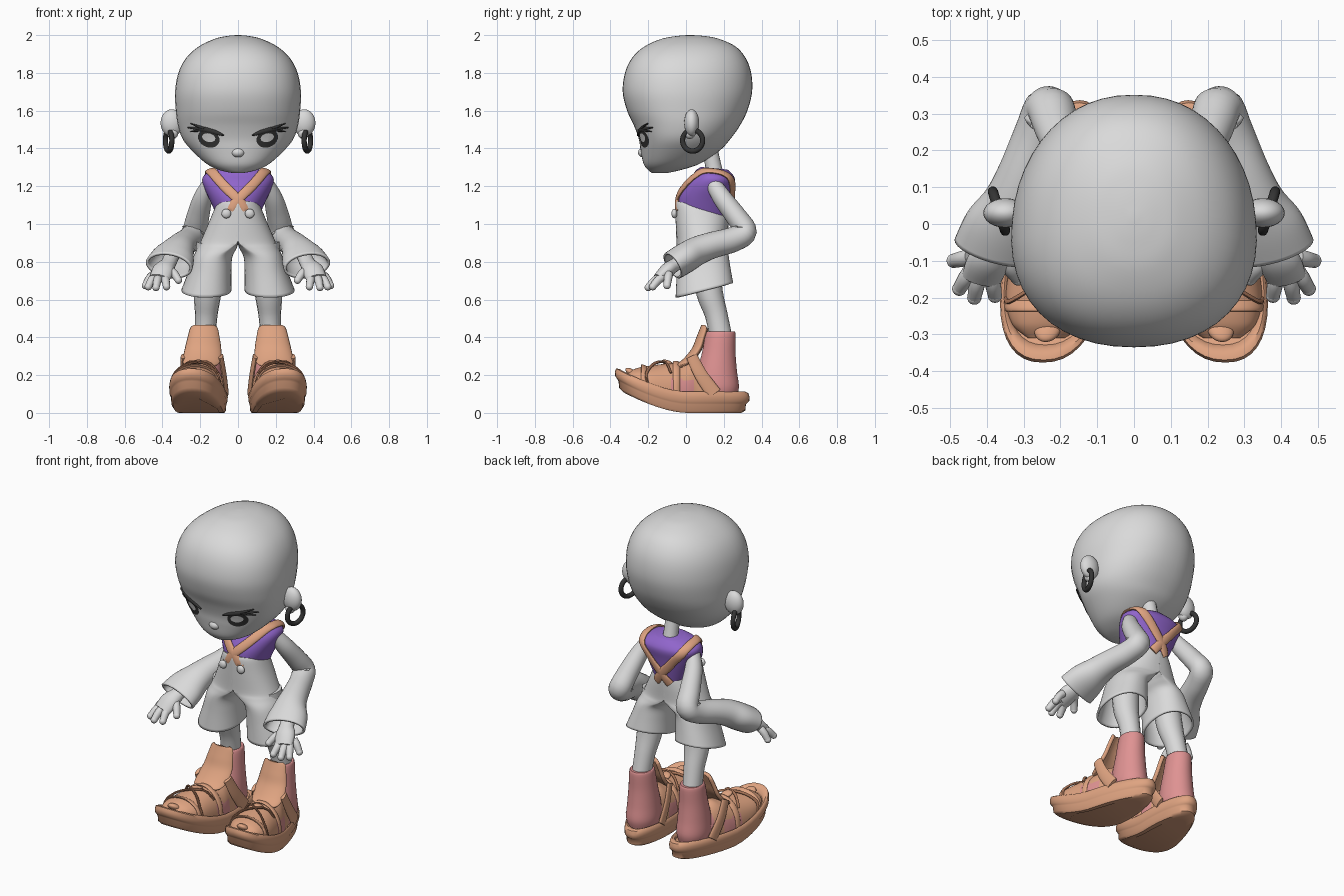
import bpy, bmesh, math
from math import sin, cos, pi
from mathutils import Vector, Matrix
from mathutils.bvhtree import BVHTree

if "Cube" in bpy.data.objects:
    bpy.data.objects.remove(bpy.data.objects["Cube"])


def material(name, rgb):
    m = bpy.data.materials.new(name)
    m.use_nodes = True
    m.diffuse_color = (*rgb, 1)
    m.node_tree.nodes["Principled BSDF"].inputs["Base Color"].default_value = (*rgb, 1)
    return m


GREY = material("light grey", (.7, .7, .7))
PURPLE = material("purple", (.28, .13, .6))
TAN = material("tan", (.74, .37, .22))
BROWN = material("brown lace", (.4, .18, .1))
PINK = material("pink", (.74, .29, .29))
BLACK = material("charcoal", (.035, .035, .035))
made = []


def emit(name, bm, mats, pair=False, thick=0, fit=None, rule=None):
    """Turn a bmesh into one object, or a left and right pair."""
    mats = mats if isinstance(mats, list) else [mats]
    bmesh.ops.remove_doubles(bm, verts=bm.verts, dist=1e-5)
    bmesh.ops.recalc_face_normals(bm, faces=bm.faces)
    for f in bm.faces:
        f.material_index = rule(f.calc_center_median()) if rule else 0
    for v in bm.verts:
        v.co = fit(v.co) if fit else v.co
    for prefix in (["left_", "right_"] if pair else [""]):
        if prefix == "right_":
            bm.transform(Matrix.Diagonal((-1, 1, 1, 1)))
            bmesh.ops.reverse_faces(bm, faces=bm.faces)
        me = bpy.data.meshes.new(prefix + name)
        bm.to_mesh(me)
        for m in mats:
            me.materials.append(m)
        ob = bpy.data.objects.new(prefix + name, me)
        bpy.context.collection.objects.link(ob)
        if thick:
            mod = ob.modifiers.new("thickness", "SOLIDIFY")
            mod.thickness, mod.offset = thick, -1
        made.append(ob)
    return BVHTree.FromBMesh(bm)


def smooth(rows, k=5):
    """Catmull-Rom interpolation of equally long rows."""
    p = [rows[0], *rows, rows[-1]]
    out = []
    for a, b, c, d in zip(p, p[1:], p[2:], p[3:]):
        for t in (i / k for i in range(k)):
            out.append([.5 * (2 * y + (z - x) * t + (2 * x - 5 * y + 4 * z - w) * t * t
                              + (3 * y - x - 3 * z + w) * t ** 3) for x, y, z, w in zip(a, b, c, d)])
    return out + [list(rows[-1])]


def power(v, p):
    return math.copysign(abs(v) ** (2 / p), v)


def ring(c, u, v, n=32, p=2):
    return [c + u * power(cos(2 * pi * i / n), p) + v * power(sin(2 * pi * i / n), p) for i in range(n)]


def loft(name, rings, mats, closed=True, caps=(True, True), **kw):
    bm = bmesh.new()
    vs = [[bm.verts.new(p) for p in r] for r in rings]
    n = len(vs[0])
    for a, b in zip(vs, vs[1:]):
        for i in range(n if closed else n - 1):
            j = (i + 1) % n
            bm.faces.new((a[i], a[j], b[j], b[i]))
    if closed:
        for cap, r in zip(caps, (vs[0], vs[-1])):
            if cap:
                bm.faces.new(r)
    return emit(name, bm, mats, **kw)


def sweep(name, rows, mats, ref=(1, 0, 0), surface=None, n=16, **kw):
    """Tube through rows of x, y, z and two radii; may cling to a surface."""
    rows = smooth(rows)
    pts = [Vector(r[:3]) for r in rows]
    norms = [None] * len(pts)
    if surface:
        hits = [surface.find_nearest(p) for p in pts]
        pts, norms = [h[0] + h[1] * .006 for h in hits], [h[1] for h in hits]
    rings = []
    for i, r in enumerate(rows):
        t = (pts[min(i + 1, len(pts) - 1)] - pts[max(i - 1, 0)]).normalized()
        u = t.cross(norms[i]) if surface else Vector(ref) - t * t.dot(Vector(ref))
        u.normalize()
        rings.append(ring(pts[i], u * r[3], u.cross(t) * r[4], n))
    return loft(name, rings, mats, **kw)


def band(name, rows, mats, p=2, **kw):
    """Stack of rings: height, x min, x max, y front, y back, slope."""
    rings = []
    for z, x0, x1, y0, y1, tilt in smooth(rows):
        r = ring(Vector(((x0 + x1) / 2, (y0 + y1) / 2, z)), Vector(((x1 - x0) / 2, 0, 0)),
                 Vector((0, (y1 - y0) / 2, 0)), 48, p)
        rings.append([q + Vector((0, 0, tilt * (q.y - .1))) for q in r])
    return loft(name, rings, mats, **kw)


def ball(name, at, size, mats, **kw):
    bm = bmesh.new()
    bmesh.ops.create_uvsphere(bm, u_segments=24, v_segments=14, radius=1,
                              matrix=Matrix.Translation(at) @ Matrix.Diagonal((*size, 1)))
    emit(name, bm, mats, **kw)


# Head, nose, ears, neck
head_rows = [(1.27, .03, -.18, -.10), (1.285, .095, -.2, -.03), (1.32, .165, -.225, .075), (1.39, .243, -.24, .18),
             (1.45, .292, -.25, .235), (1.52, .317, -.275, .285), (1.6, .328, -.312, .325), (1.7, .332, -.335, .35),
             (1.8, .315, -.323, .345), (1.88, .274, -.285, .315), (1.94, .208, -.22, .262),
             (1.98, .125, -.13, .175), (1.995, .06, -.05, .1), (2.0, .01, .01, .03)]
head = band("head", [(z, -w, w, a, b, 0) for z, w, a, b in head_rows], GREY, p=2.2,
            fit=lambda q: Vector((q.x * (1 - .25 * q.y), q.y, q.z)))
ball("nose", (0, -.224, 1.378), (.035, .03, .026), GREY)
ball("ear", (.35, .03, 1.535), (.06, .04, .072), GREY, pair=True)
ball("earlobe", (.345, .02, 1.48), (.028, .028, .03), GREY, pair=True)
sweep("neck", [(0, .16, 1.22, .05, .05), (0, .14, 1.33, .042, .042), (0, .1, 1.5, .045, .045)], GREY)

# Hoop earrings
side, up = Vector((.3, .95, 0)), Vector((0, 0, 1))
hoop = []
for i in range(33):
    out = side * cos(i * pi / 16) + up * sin(i * pi / 16)
    hoop.append(ring(Vector((.367, .035, 1.442)) + out * .056, out * .014, side.cross(up) * .014, 12))
loft("earring", hoop, BLACK, caps=(False, False), pair=True)


# Eyes and lashes laid on the face
def face_point(x, z, lift):
    hit = head.ray_cast(Vector((x, -1, z)), Vector((0, 1, 0)))[0]
    return hit + Vector((0, -lift, 0))


def eye_plate(name, x, z, rx, rz, mat, lift):
    rings = [[face_point(x + rx * k * cos(a), z + rz * k * sin(a) + .15 * rx * k * cos(a), lift)
              for a in (i * pi / 14 for i in range(28))] for k in (1, .6, .2)]
    loft(name, rings, mat, caps=(False, True), pair=True)


def lash(name, rows):
    sweep(name, [(*face_point(x, z, .004), r, .006) for x, z, r in rows], BLACK, ref=up, n=8, pair=True)


eye_plate("eye", .155, 1.453, .057, .048, BLACK, .004)
eye_plate("eye_white", .155, 1.457, .035, .023, GREY, .007)
lash("upper_lid", [(.075, 1.468, .004), (.12, 1.486, .011), (.19, 1.504, .012), (.265, 1.51, .003)])
lash("long_lash", [(.18, 1.506, .008), (.22, 1.52, .006), (.25, 1.532, .002)])
lash("low_lash", [(.18, 1.498, .008), (.22, 1.494, .006), (.25, 1.488, .002)])

# Top and crossed straps
top = band("top", [(z, -w, w, a, b, t) for z, w, a, b, t in [
    (1.04, .11, -.045, .22, -.25), (1.12, .145, -.035, .235, -.25), (1.2, .18, .0, .25, -.2),
    (1.25, .188, .035, .26, -.15), (1.28, .155, .055, .25, -.15), (1.3, .08, .08, .22, -.1)]], PURPLE, p=2.2)
strap = [(-.055, -.06, 1.07), (0, -.05, 1.13), (.08, -.01, 1.21), (.14, .07, 1.28), (.155, .15, 1.29),
         (.135, .23, 1.24), (.07, .27, 1.15), (0, .26, 1.08), (-.05, .23, 1.02)]
sweep("strap", [(*p, .026, .011) for p in strap], TAN, surface=top, pair=True)

# Flared shorts: each half blends from a round leg opening to half a waist
half_rows = [(.65, .035, .3, -.055, .25, .25, 0), (.75, .035, .262, -.05, .235, .15, 0),
             (.83, .032, .235, -.05, .225, .06, .1), (.875, .015, .213, -.05, .222, .02, .6),
             (.91, 0, .197, -.05, .22, 0, 1), (1.0, 0, .157, -.055, .224, -.12, 1),
             (1.06, 0, .13, -.058, .225, -.25, 1), (1.085, 0, .118, -.053, .22, -.25, 1)]
half_rings = []
for z, x0, x1, y0, y1, tilt, m in smooth(half_rows):
    pts = []
    for c, s in ((power(cos(i * pi / 24), 2.2), power(sin(i * pi / 24), 2.2)) for i in range(48)):
        x = (1 - m) * ((x0 + x1) / 2 + (x1 - x0) / 2 * c) + m * x1 * max(c, 0)
        y = (y0 + y1) / 2 + (y1 - y0) / 2 * s
        pts.append(Vector((x, y, z + tilt * (y - .1))))
    half_rings.append(pts)
loft("shorts_half", half_rings, GREY, caps=(False, True), thick=.012, pair=True)
ball("shorts_button", (.062, -.062, 1.055), (.025, .015, .025), GREY, pair=True)

# Legs and ankle socks
sweep("leg", [(.14, .09, .9, .08, .08), (.16, .12, .66, .075, .072), (.168, .16, .52, .06, .06),
              (.174, .185, .4, .055, .06)], GREY, pair=True)
band("sock", [(z, .172 - w, .172 + w, a, b, 0) for z, w, a, b in [
    (.09, .085, .05, .27), (.14, .093, .05, .28), (.22, .088, .06, .27), (.32, .078, .085, .262),
    (.42, .068, .105, .262), (.43, .055, .12, .25)]], PINK, pair=True)


# Sandals: local foot space, then turned out and curled up at the toe
def fit(p):
    curl = .13 * (max(0, -p.y) / .37) ** 1.6
    return Vector((.195 + p.x - .14 * p.y, p.y, p.z + curl))


def sole_ring(z, k):
    pts = []
    for i in range(48):
        c, s = cos(i * pi / 24), sin(i * pi / 24)
        pts.append(Vector((k * power(s, 2.3) * (.14 + .034 * c), -.02 - k * .355 * power(c, 2.3), z)))
    return pts


sole = [(0, .7), (0, .88), (.012, .94), (.045, .95), (.052, .97), (.062, 1), (.085, 1.005),
        (.105, .985), (.112, .94), (.106, .89), (.09, .87), (.09, .3)]
loft("sandal_sole", [sole_ring(*r) for r in sole], TAN, fit=fit, pair=True)


def arch(y, w, h, n=40):
    return [Vector((w * cos(pi * i / n), y, .09 + h * power(sin(pi * i / n), 2.4))) for i in range(n + 1)]


def window(c):
    return int(c.y > .1 or c.z < .175 and -.08 < c.y < .04)


upper = smooth([(-.31, .05, .02), (-.27, .1, .065), (-.2, .126, .11), (-.1, .126, .155),
                (0, .115, .18), (.06, .1, .19), (.13, .092, .15)], 10)
loft("sandal_upper", [arch(*r) for r in upper], [TAN, PINK], closed=False, fit=fit, rule=window, pair=True)

tongue = smooth([(-.06, .25, .09), (-.02, .28, .105), (.03, .34, .1), (.055, .4, .088), (.075, .45, .075),
                 (.08, .465, .055)])
loft("sandal_tongue", [[Vector((w * sin(a), y + .55 * w * (1 - cos(a)), z)) for a in (i * .13 for i in range(-10, 11))]
                       for y, z, w in tongue], TAN, closed=False, thick=.022, fit=fit, pair=True)
for s, label in ((1, "outer"), (-1, "inner")):
    sweep(label + "_ankle_strap", [(s * .1, .03, .3, .012, .03), (s * .11, .08, .2, .012, .035),
                                   (s * .112, .15, .1, .012, .04)], TAN, fit=fit, pair=True)
    sweep(label + "_lace", [(-s * .1, -.08, .2, .007, .007), (-s * .05, -.11, .25, .007, .007),
                            (s * .05, -.17, .222, .007, .007), (s * .113, -.21, .155, .007, .007),
                            (s * .125, -.2, .1, .007, .007)], BROWN, ref=(0, 1, 0), n=8, fit=fit, pair=True)
for y, w, h in ((-.05, .121, .172), (-.22, .12, .099)):
    sweep("sandal_band", [(*p, .018, .008) for p in arch(y, w, h, 10)], TAN, ref=(0, 1, 0), fit=fit, pair=True)
ball("lace_button", (0, -.1, .25), (.03, .03, .014), TAN, fit=fit, pair=True)
ball("toe_button", (0, -.285, .125), (.036, .036, .022), TAN, fit=fit, pair=True)

# Arms with wide open sleeves
sweep("arm", [(.15, .14, 1.22, .035, .04), (.185, .19, 1.14, .05, .05), (.212, .265, 1.04, .06, .056),
              (.23, .315, .96, .066, .06), (.258, .25, .918, .066, .066), (.295, .14, .888, .074, .07),
              (.32, .06, .858, .09, .076), (.345, -.005, .82, .116, .08), (.365, -.07, .78, .127, .078)],
      GREY, n=32, caps=(True, False), thick=.014, pair=True)

# Hands
sweep("palm", [(.34, .04, .85, .04, .035), (.37, -.05, .79, .042, .035), (.395, -.1, .755, .058, .038),
               (.415, -.15, .712, .054, .026)], GREY, pair=True)
fingers = {"little": ((.445, -.09, .735), (.49, -.1, .674)), "ring": ((.44, -.12, .72), (.475, -.176, .668)),
           "middle": ((.42, -.13, .72), (.434, -.2, .664)), "index": ((.39, -.13, .72), (.378, -.195, .668)),
           "thumb": ((.36, -.09, .755), (.315, -.148, .702))}
for finger, (a, b) in fingers.items():
    mid = Vector(a).lerp(Vector(b), .5) + Vector((0, 0, .008))
    sweep(finger + "_finger", [(*a, .022, .022), (*mid, .022, .022), (*b, .019, .019)], GREY, n=12, pair=True)
    ball(finger + "_fingertip", b, (.0195, .0195, .0195), GREY, pair=True)

# Smooth shading with sharp folds kept
bpy.ops.object.select_all(action="DESELECT")
for ob in made:
    ob.select_set(True)
bpy.context.view_layer.objects.active = made[0]
bpy.ops.object.shade_smooth_by_angle(angle=math.radians(45))
